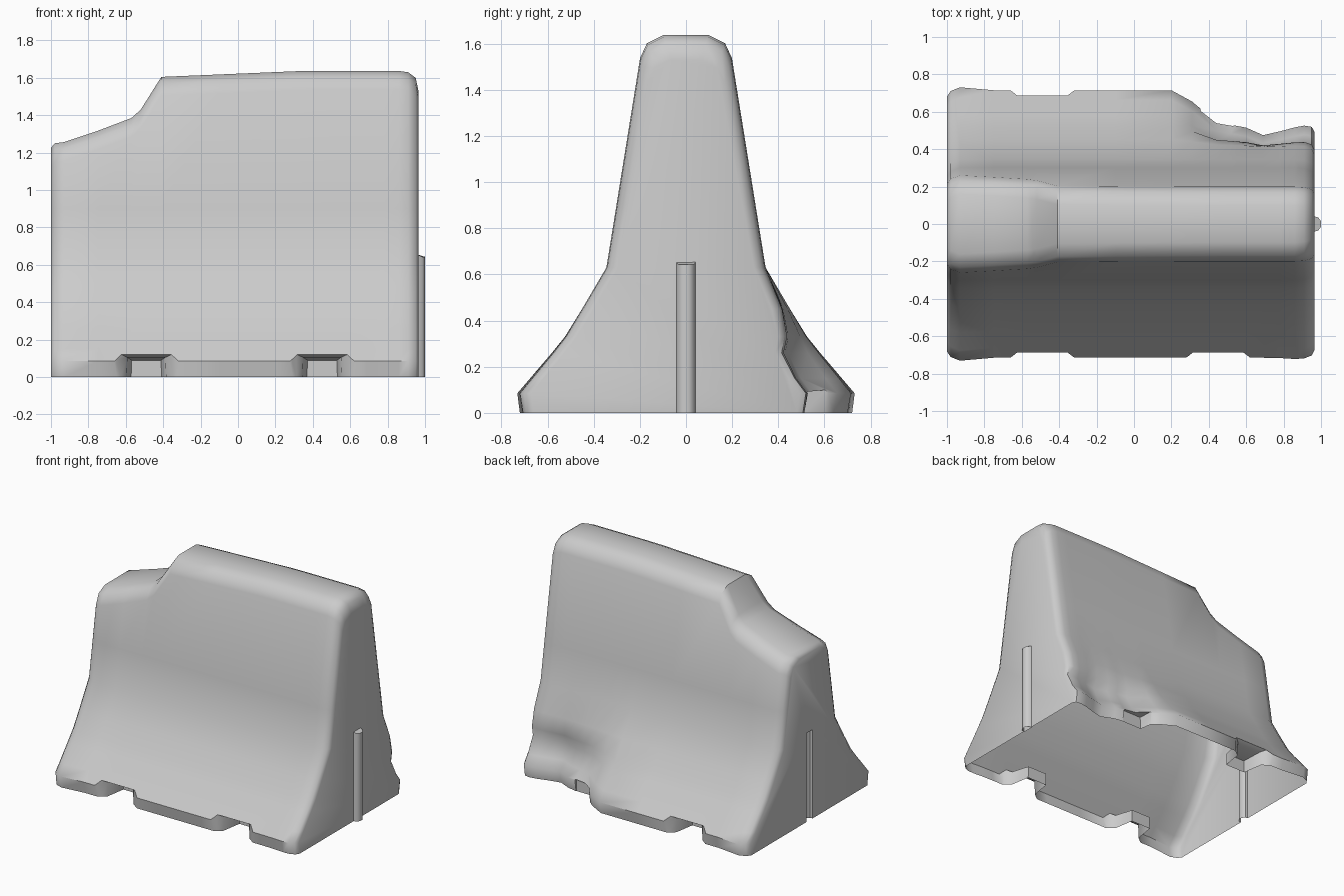
import bpy, bmesh, math

if "Cube" in bpy.data.objects:
    bpy.data.objects.remove(bpy.data.objects["Cube"])


def lerp(table, v):
    if v <= table[0][0]:
        return table[0][1]
    for (a, fa), (b, fb) in zip(table, table[1:]):
        if v <= b:
            return fa + (fb - fa) * (v - a) / (b - a)
    return table[-1][1]


# side profile (height, half width), ridge line, end rounding, broken corner
PROFILE = [(0, .70), (.085, .715), (.315, .53), (.63, .345), (1.53, .2), (1.7, .18)]
RIDGE = [(-1, 1.225), (-.98, 1.25), (-.9, 1.26), (-.57, 1.385), (-.52, 1.43),
         (-.41, 1.605), (.35, 1.637), (.9, 1.637), (.95, 1.60), (.965, 1.53)]
ROUND = [(-1, .05), (-.98, .02), (-.93, 0), (.9, 0), (.95, .02), (.965, .05)]
FLARE = [(-1, .02), (-.9, .02), (-.75, 0), (.75, 0), (.88, .01), (.965, .01)]
CHIP = [(.2, 0), (.31, .06), (.44, .17), (.6, .2), (.69, .24), (.86, .205), (.965, .18)]
FADE = [(0, 1), (.085, 1), (.15, .97), (.26, .78), (.33, .42), (.45, .16), (.63, 0)]
STATIONS = [-1, -.98, -.93, -.75, -.57, -.52, -.41, -.1, .2, .31, .44, .52, .6,
            .69, .78, .86, .91, .95, .965]
ROWS = [0, .085, .15, .26, .33, .45, .63, .9]


def section(x):
    t = lerp(RIDGE, x)
    side = [(lerp(PROFILE, z) - lerp(ROUND, x)
             + lerp(FLARE, x) * max(0, 1 - z / .4), z) for z in ROWS]
    w = lerp(PROFILE, t - .1) - lerp(ROUND, x)
    side += [(w, t - .1), (w - .03, t - .035), (w - .1, t)]
    back = [(y - lerp(CHIP, x) * lerp(FADE, z), z) for y, z in side]
    return [(x, -y, z) for y, z in side] + [(x, y, z) for y, z in reversed(back)]


def loft(name, rings):
    bm = bmesh.new()
    vs = [[bm.verts.new(p) for p in r] for r in rings]
    n = len(vs[0])
    for a, b in zip(vs, vs[1:]):
        for i in range(n):
            j = (i + 1) % n
            bm.faces.new((a[i], a[j], b[j], b[i]))
    bm.faces.new(vs[0])
    bm.faces.new(vs[-1])
    bmesh.ops.recalc_face_normals(bm, faces=bm.faces)
    me = bpy.data.meshes.new(name)
    bm.to_mesh(me)
    bm.free()
    ob = bpy.data.objects.new(name, me)
    bpy.context.collection.objects.link(ob)
    return ob


def activate(ob):
    bpy.ops.object.select_all(action='DESELECT')
    ob.select_set(True)
    bpy.context.view_layer.objects.active = ob


def cut(target, cutter):
    activate(target)
    m = target.modifiers.new("cut", 'BOOLEAN')
    m.operation = 'DIFFERENCE'
    m.solver = 'EXACT'
    m.object = cutter
    bpy.ops.object.modifier_apply(modifier=m.name)
    bpy.data.objects.remove(cutter)


def finish(ob):
    # open underside, smooth shading
    bm = bmesh.new()
    bm.from_mesh(ob.data)
    under = [f for f in bm.faces if all(abs(v.co.z) < 1e-4 for v in f.verts)]
    bmesh.ops.delete(bm, geom=under, context='FACES')
    bm.to_mesh(ob.data)
    bm.free()
    activate(ob)
    bpy.ops.object.shade_smooth_by_angle(angle=math.radians(46))


# barrier body
body = loft("barrier_body", [section(x) for x in STATIONS])

# flared lifting pockets along both long sides
for cx in (-.49, .45):
    for s in (-1, 1):
        rings = [[(cx - h, s * y, -.1), (cx + h, s * y, -.1),
                  (cx + h * .92, s * y, z), (cx - h * .92, s * y, z)]
                 for y, h, z in ((.78, .25, .17), (.72, .19, .14),
                                 (.66, .11, .105), (.51, .085, .09))]
        cut(body, loft("pocket_cutter", rings))

# interlocking groove on the left end and matching rib on the right end
KEY = [(-.06, -.042), (.02, -.035), (.035, -.015), (.035, .015), (.02, .035), (-.06, .042)]
cut(body, loft("groove_cutter",
               [[(-1 + d, y, z) for d, y in KEY] for z in (-.1, .65)]))
finish(body)

rib = loft("end_rib", [[(.965 + max(d, -.005), y, z - (.012 if z and d > .01 else 0))
                        for d, y in KEY] for z in (0, .655)])
finish(rib)
